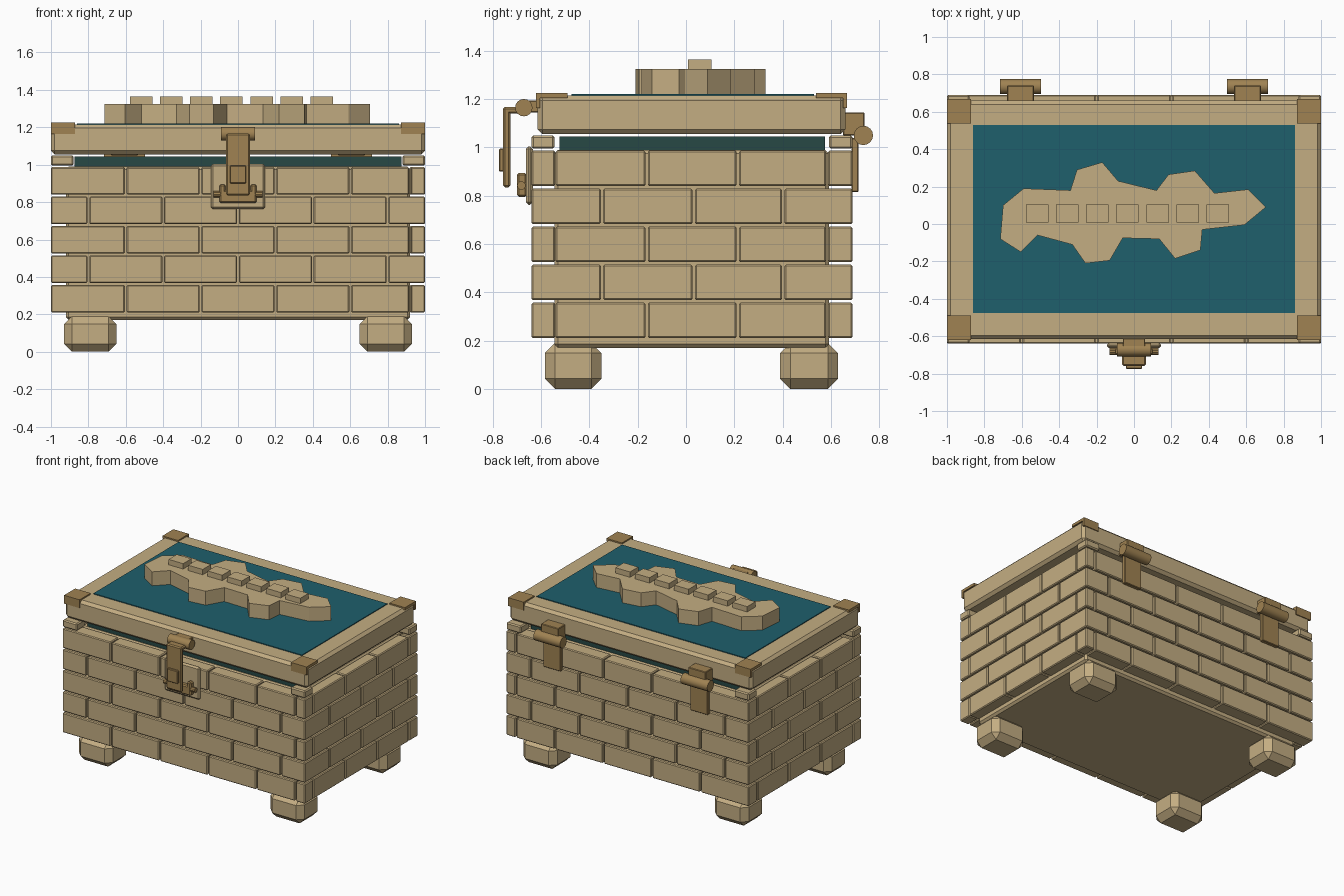
import bpy, bmesh, math

if "Cube" in bpy.data.objects:
    bpy.data.objects.remove(bpy.data.objects["Cube"])


def material(name, rgb):
    m = bpy.data.materials.new(name)
    m.diffuse_color = (*rgb, 1)
    m.use_nodes = True
    m.node_tree.nodes["Principled BSDF"].inputs["Base Color"].default_value = m.diffuse_color
    return m


TAN = material("sandstone tan", (0.55, 0.42, 0.225))
BRASS = material("aged brass", (0.35, 0.225, 0.085))
TEAL = material("teal", (0.013, 0.115, 0.15))
DARK = material("dark teal", (0.02, 0.065, 0.06))


def finish(name, bm, mat, bevel=0.0, segments=1):
    me = bpy.data.meshes.new(name)
    bmesh.ops.recalc_face_normals(bm, faces=bm.faces)
    bm.to_mesh(me)
    bm.free()
    ob = bpy.data.objects.new(name, me)
    bpy.context.collection.objects.link(ob)
    me.materials.append(mat)
    if bevel:
        mod = ob.modifiers.new("bevel", 'BEVEL')
        mod.width, mod.segments = bevel, segments
        mod.limit_method = 'ANGLE'
    return ob


def add_box(bm, x0, x1, y0, y1, z0, z1):
    vs = bmesh.ops.create_cube(bm, size=1)["verts"]
    for v in vs:
        v.co.x = x1 if v.co.x > 0 else x0
        v.co.y = y1 if v.co.y > 0 else y0
        v.co.z = z1 if v.co.z > 0 else z0


def boxes(name, mat, bevel, *dims):
    bm = bmesh.new()
    for d in dims:
        add_box(bm, *d)
    return finish(name, bm, mat, bevel)


def rod(name, mat, x0, x1, y, z, r, sides=16):
    bpy.ops.mesh.primitive_cylinder_add(vertices=sides, radius=r, depth=x1 - x0,
                                        location=((x0 + x1) / 2, y, z),
                                        rotation=(0, math.pi / 2, 0))
    ob = bpy.context.object
    ob.name = name
    ob.data.materials.append(mat)
    bpy.ops.object.shade_smooth_by_angle()
    return ob


# Chest extents: outer faces and inner core faces
Y0, Y1 = -0.64, 0.69
CX, CY0, CY1 = 0.92, -0.545, 0.592
G = 0.005

# Core box and the dark lining rim
boxes("chest_core", TAN, 0.015, (-CX, CX, CY0, CY1, 0.17, 0.99))
boxes("lining_rim", DARK, 0, (-0.875, 0.875, -0.525, 0.575, 0.98, 1.045))

# Brick courses in running bond
bricks = []
for row in range(5):
    z0 = 0.21 + row * 0.1575
    z1 = z0 + 0.147
    if row % 2 == 0:
        xs = [-1, -0.6, -0.2, 0.2, 0.6, CX, 1]
        ys = [CY0, -0.163, 0.215, CY1 - 0.007]
    else:
        xs = [-1, -0.8, -0.4, 0, 0.4, 0.8, 1]
        ys = [Y0, -0.348, 0.032, 0.403, Y1]
    for a, b in zip(xs, xs[1:]):
        l = a + (G if a > -1 else 0)
        r = b - (G if b < 1 else 0)
        bricks += [(l, r, Y0, CY0 + 0.003, z0, z1), (l, r, CY1 - 0.003, Y1, z0, z1)]
    for a, b in zip(ys, ys[1:]):
        # odd courses run through the corners
        n = a + (G if a > Y0 else -0.0)
        f = b - (G if b < Y1 else -0.0)
        for x0, x1 in ((-1, -CX + 0.003), (CX - 0.003, 1)):
            bricks.append((x0, x1, n, f, z0, z1))
boxes("wall_bricks", TAN, 0.006, *bricks)

# Small corner blocks above the top course
boxes("rim_corner_blocks", TAN, 0.008,
      *[(x0, x1, y0, y1, 0.995, 1.05)
        for x0, x1 in ((-1, -0.88), (0.88, 1))
        for y0, y1 in ((Y0, CY0), (CY1, Y1))])

# Chamfered feet
boxes("feet", TAN, 0.042,
      *[(x0, x1, y0, y1, 0, 0.19)
        for x0, x1 in ((-0.93, -0.65), (0.65, 0.93))
        for y0, y1 in ((-0.585, -0.35), (0.39, 0.63))])

# Lid: solid slab, inlaid panel on top
boxes("lid_frame", TAN, 0.02, (-1, 1, -0.615, 0.66, 1.055, 1.215))
boxes("lid_panel", TEAL, 0, (-0.86, 0.86, -0.475, 0.53, 1.2, 1.221))

# Lid corner caps: top plate with a flap over the front or back
caps = []
for x0, x1 in ((-1, -0.872), (0.872, 1)):
    caps += [(x0, x1, -0.621, -0.49, 1.205, 1.225), (x0, x1, -0.621, -0.605, 1.163, 1.225),
             (x0, x1, 0.538, 0.667, 1.205, 1.225), (x0, x1, 0.65, 0.667, 1.163, 1.225)]
boxes("lid_corner_caps", BRASS, 0, *caps)

# Raised island outline on the lid
outline = [(-.70, .10), (-.59, .19), (-.34, .18), (-.305, .29), (-.17, .33), (-.085, .23),
           (.12, .18), (.185, .265), (.325, .285), (.43, .165), (.61, .185), (.705, .09),
           (.59, -.005), (.365, -.03), (.355, -.14), (.22, -.185), (.135, -.08), (-.06, -.075),
           (-.13, -.195), (-.26, -.21), (-.33, -.11), (-.515, -.06), (-.605, -.15), (-.715, -.08)]
bm = bmesh.new()
base = bm.faces.new([bm.verts.new((x, y, 1.215)) for x, y in outline])
top = bmesh.ops.extrude_face_region(bm, geom=[base])["geom"]
for v in top:
    if isinstance(v, bmesh.types.BMVert):
        v.co.z = 1.325
finish("lid_relief", bm, TAN)

# Row of studs on the relief
boxes("relief_studs", TAN, 0,
      *[(-0.518 + 0.161 * i - 0.06, -0.518 + 0.161 * i + 0.06, 0.008, 0.105, 1.32, 1.365)
        for i in range(7)])

# Latch: back plate, keeper, hanging strap, button and pivot
boxes("latch_plate", TAN, 0.012, (-0.145, 0.145, -0.664, -0.635, 0.762, 1.005))
boxes("latch_keeper", BRASS, 0.008, (-0.1, 0.1, -0.70, -0.66, 0.795, 0.865),
      (-0.1, -0.066, -0.70, -0.66, 0.795, 0.895), (0.066, 0.1, -0.70, -0.66, 0.795, 0.895))
boxes("latch_strap", BRASS, 0.008, (-0.063, 0.063, -0.758, -0.727, 0.835, 1.165),
      (-0.063, 0.063, -0.758, -0.66, 1.14, 1.168))
boxes("latch_button", BRASS, 0.004, (-0.043, 0.043, -0.775, -0.75, 0.9, 0.995))
boxes("latch_mount", BRASS, 0.004, (-0.06, 0.06, -0.68, -0.61, 1.145, 1.195))
rod("latch_pivot", BRASS, -0.09, 0.09, -0.672, 1.165, 0.036)
rod("latch_keeper_pin", BRASS, -0.13, 0.13, -0.682, 0.842, 0.018, 10)

# Back hinges: barrel, upper leaf on the lid, lower leaf on the wall
for side, c in (("left", -0.607), ("right", 0.607)):
    rod("hinge_barrel_" + side, BRASS, c - 0.11, c + 0.11, 0.735, 1.05, 0.04)
    boxes("hinge_leaves_" + side, BRASS, 0.004,
          (c - 0.072, c + 0.072, 0.65, 0.74, 1.05, 1.145),
          (c - 0.072, c + 0.072, 0.685, 0.715, 0.815, 1.04))
